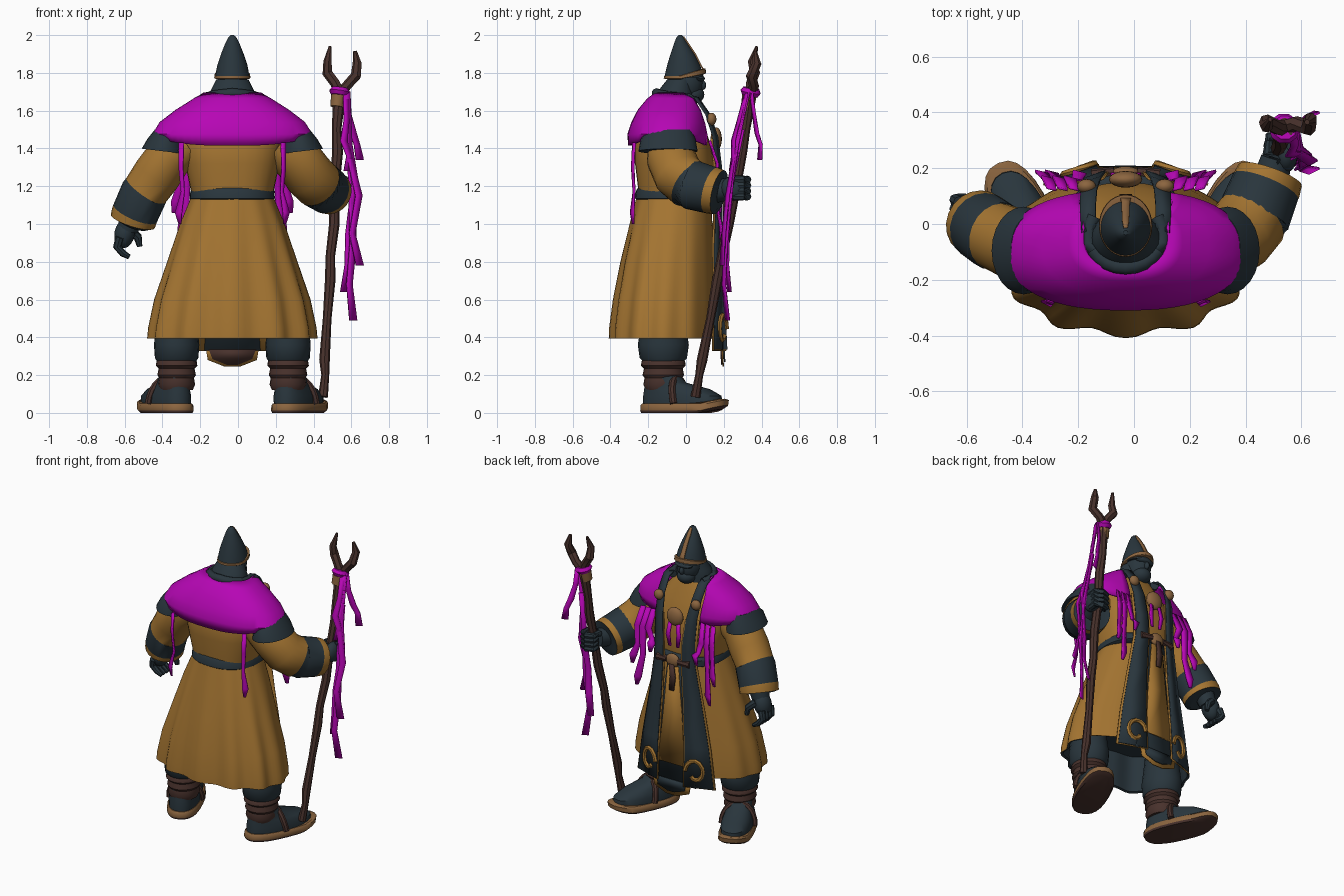
import bpy, bmesh, math
from mathutils import Vector, Matrix

CX = -0.03  # body centre line


def mat(name, r, g, b):
    m = bpy.data.materials.new(name)
    m.diffuse_color = (r, g, b, 1)
    return m


OCHRE = mat("ochre cloth", 0.37, 0.176, 0.031)
DARK = mat("slate cloth", 0.022, 0.036, 0.046)
PINK = mat("magenta cloth", 0.47, 0.002, 0.46)
WOOD = mat("dark brown", 0.065, 0.031, 0.025)
TAN = mat("tan leather", 0.26, 0.13, 0.05)


def finish(name, bm, mats, angle=40, thick=0):
    bmesh.ops.recalc_face_normals(bm, faces=bm.faces[:])
    me = bpy.data.meshes.new(name)
    bm.to_mesh(me)
    bm.free()
    for m in mats:
        me.materials.append(m)
    ob = bpy.data.objects.new(name, me)
    bpy.context.collection.objects.link(ob)
    if thick:
        s = ob.modifiers.new("thickness", 'SOLIDIFY')
        s.thickness = thick
        s.offset = 0
    bpy.ops.object.select_all(action='DESELECT')
    ob.select_set(True)
    bpy.context.view_layer.objects.active = ob
    bpy.ops.object.shade_smooth_by_angle(angle=math.radians(angle))
    return ob


def loft(name, rings, mats, bands=None, caps=True, closed=True, thick=0):
    """Skin rings of points; bands gives the material index of each band."""
    bm = bmesh.new()
    vs = [[bm.verts.new(p) for p in r] for r in rings]
    n = len(rings[0])
    for i in range(len(vs) - 1):
        for j in range(n if closed else n - 1):
            k = (j + 1) % n
            f = bm.faces.new((vs[i][j], vs[i][k], vs[i + 1][k], vs[i + 1][j]))
            f.material_index = bands[i] if bands else 0
    if caps:
        bm.faces.new(vs[0]).material_index = bands[0] if bands else 0
        bm.faces.new(vs[-1]).material_index = bands[-1] if bands else 0
    return finish(name, bm, mats, thick=thick)


def ring(z, rx, yb, yf, n=32, cx=CX, power=1.0, wave=0, start=0):
    """Oval between yb and yf; angle 0 points to +y; start leaves a front gap."""
    pts = []
    for i in range(n + 1 if start else n):
        a = math.radians(start + (360 - 2 * start) * i / n)
        s, c = math.sin(a), math.cos(a)
        k = 1 + wave * math.cos(a * 12) * (0.5 - 0.5 * c)
        s = math.copysign(abs(s) ** power, s)
        c = math.copysign(abs(c) ** power, c)
        pts.append(Vector((cx + rx * s * k, (yb + yf) / 2 + (yf - yb) / 2 * c * k, z)))
    return pts


def tube(name, pts, radii, mats, bands=None, n=12):
    pts = [Vector(p) for p in pts]
    if not isinstance(radii, (list, tuple)):
        radii = [radii] * len(pts)
    rings = []
    for i, p in enumerate(pts):
        t = (pts[min(i + 1, len(pts) - 1)] - pts[max(i - 1, 0)]).normalized()
        ref = Vector((0, 1, 0)) if abs(t.y) < 0.85 else Vector((0, 0, 1))
        u = t.cross(ref).normalized()
        v = t.cross(u)
        rings.append([p + radii[i] * (u * math.cos(2 * math.pi * j / n) + v * math.sin(2 * math.pi * j / n))
                      for j in range(n)])
    return loft(name, rings, mats, bands)


def strip(name, pts, widths, m, across=(1, 0, 0), thick=0.008):
    d = Vector(across).normalized() / 2
    rings = [[Vector(p) - d * w, Vector(p) + d * w] for p, w in zip(pts, widths)]
    return loft(name, rings, [m], caps=False, closed=False, thick=thick)


def blob(name, loc, scale, m, tilt=0, seg=16):
    bm = bmesh.new()
    bmesh.ops.create_uvsphere(bm, u_segments=seg, v_segments=seg // 2 + 2, radius=1)
    for v in bm.verts:
        v.co = Vector(v.co[i] * scale[i] for i in range(3))
    bm.transform(Matrix.Translation(loc) @ Matrix.Rotation(tilt, 4, 'Y'))
    return finish(name, bm, [m])


# Pleated skirt with dark lining
rows = [(1.15, .215, -.26, .13, 0), (1.0, .275, -.295, .14, .015), (.8, .34, -.34, .15, .03),
        (.6, .405, -.375, .16, .045), (.45, .435, -.393, .165, .05), (.395, .44, -.395, .165, .05),
        (.40, .425, -.38, .155, .05), (.62, .38, -.34, .14, .025)]
loft("skirt", [ring(z, rx, b, f, 96, wave=w, power=.92) for z, rx, b, f, w in rows],
     [OCHRE, DARK], [0, 0, 0, 0, 0, 1, 1])

# Upper robe and belt
rows = [(1.12, .205, -.25, .13), (1.2, .225, -.255, .14), (1.32, .25, -.27, .148), (1.42, .26, -.27, .13),
        (1.53, .22, -.23, .095), (1.65, .12, -.15, .04)]
loft("upper_robe", [ring(*r, power=.8) for r in rows], [OCHRE])
rows = [(1.125, .212, -.258, .16), (1.135, .226, -.27, .178), (1.175, .222, -.265, .178), (1.19, .212, -.255, .16)]
loft("belt", [ring(*r, power=.85) for r in rows], [DARK])

# Shoulder mantle, open at the front
rows = [(1.69, .15, -.16, .06, 75), (1.66, .20, -.20, .075, 47), (1.60, .295, -.25, .092, 30),
        (1.535, .38, -.283, .105, 21), (1.475, .418, -.303, .115, 18)]
rings = [ring(z, rx, b, f, 48, power=.84, start=a) for z, rx, b, f, a in rows]
hem = [Vector((CX + (p.x - CX) * .96, p.y * .99, 1.415 + .045 * (abs(p.x - CX) / .42) ** 3)) for p in rings[-1]]
loft("mantle", rings + [hem], [PINK], caps=False, closed=False, thick=.014)

# Neck and raised collar running forward on both sides
rows = [(1.60, .12, -.15, .04), (1.68, .128, -.155, .045), (1.72, .108, -.135, .04), (1.765, .085, -.10, .04)]
loft("neck", [ring(*r) for r in rows], [DARK])
tube("collar", [(CX + .132 * math.sin(a), -.035 - .12 * math.cos(a), 1.692 - .014 * abs(a))
                for a in [math.radians(d) for d in range(-120, 121, 15)]], .027, [DARK], n=10)

# Head with face
blob("head", (CX, -.005, 1.745), (.08, .095, .105), DARK)
blob("jaw", (CX, .035, 1.685), (.062, .062, .05), DARK)
blob("nose", (CX, .085, 1.735), (.016, .022, .026), DARK)
blob("brow", (CX, .07, 1.77), (.065, .03, .018), DARK)

# Pointed hat with brim band and front stripe
rows = [(1.775, .092, -.115, .095), (1.84, .08, -.10, .075), (1.90, .06, -.082, .045), (1.96, .036, -.062, .005),
        (1.99, .02, -.05, -.013), (2.0, .008, -.039, -.023)]
loft("hat", [ring(*r) for r in rows], [DARK])
band = [ring(z, rx, b, f) for z, rx, b, f in [(1.768, .09, -.112, .096), (1.77, .096, -.118, .106),
                                            (1.783, .094, -.117, .104), (1.786, .088, -.11, .096)]]
for k, r in enumerate(band):
    for p in r:
        p.z += max(0, p.y + .03) * (.2 if k < 2 else .3)
loft("hat_band", band, [TAN])
strip("hat_stripe", [(CX, .104, 1.80), (CX, .078, 1.84), (CX, .048, 1.90), (CX, .008, 1.96), (CX, -.014, 1.992)],
      [.045, .03, .028, .024, .014], TAN)

# Front panel hanging below the hem
strip("front_panel", [(CX, .165, 1.15), (CX, .178, .8), (CX, .192, .33)], [.1, .18, .36], DARK)
strip("front_panel_tip", [(CX, .194, .34), (CX, .195, .28), (CX, .197, .245)], [.28, .26, .08], OCHRE)
strip("tip_lining", [(CX, .187, .335), (CX, .188, .285), (CX, .19, .255)], [.25, .21, .06], WOOD)
strip("tip_front", [(CX, .202, .35), (CX, .203, .295), (CX, .205, .27)], [.22, .2, .05], DARK)
strip("centre_panel", [(CX, .182, 1.12), (CX, .186, .8), (CX, .2, .46)], [.08, .14, .2], OCHRE)

for s, side in ((-1, "left"), (1, "right")):
    X = lambda v: CX + s * v
    # Long stole with ochre edging and curl decoration
    path = [(.132, -.03, 1.69), (.135, .05, 1.668), (.132, .11, 1.58), (.122, .15, 1.46), (.112, .168, 1.3),
            (.112, .17, 1.15), (.14, .166, .9), (.175, .171, .6), (.195, .178, .335)]
    w = [.055, .058, .062, .07, .08, .085, .115, .155, .19]
    tilt = (1, -.35 * s, 0)
    strip("stole_" + side, [(X(x), y + .006, z) for x, y, z in path], w, DARK, tilt)
    strip("stole_edging_" + side, [(X(x), y - .002, z - .006) for x, y, z in path[3:]],
          [v + .022 for v in w[3:]], OCHRE, tilt)
    curl = [(.175 + r * math.sin(a), .193 - .35 * r * math.sin(a), .44 + 1.4 * r * math.cos(a))
            for a, r in [(t * .5, .055 - .0028 * t) for t in range(-3, 9)]]
    tube("stole_curl_" + side, [(X(x), y, z) for x, y, z in curl], .014, [OCHRE], n=6)

    # Clasp and hanging front ribbons
    blob("clasp_" + side, (X(.14), .135, 1.555), (.034, .026, .034), TAN)
    for i, (x0, x1, zb) in enumerate(((.185, .165, 1.17), (.225, .265, .92), (.265, .3, 1.06))):
        strip(f"front_ribbon_{side}_{i}", [(X(x0), .125, 1.44), (X(x0 + .015), .165, 1.32),
              (X((x0 + x1) / 2), .16, (1.32 + zb) / 2), (X(x1), .185, zb + .06), (X(x1 + .01), .18, zb)],
              [.035, .045, .036, .05, .02], PINK, (1, .25 * s, 0))
    # Back ribbon
    strip("back_ribbon_" + side, [(X(.27), -.275, 1.43), (X(.272), -.282, 1.3), (X(.262), -.275, 1.17),
          (X(.285), -.285, 1.06), (X(.277), -.28, 1.0)], [.03, .026, .02, .04, .015], PINK, (1, .5 * s, 0))

    # Shoulder cap showing below the mantle
    rows = [(1.50, .07, -.2, .03, .34), (1.45, .095, -.24, .05, .355), (1.385, .115, -.252, .062, .365)]
    cap = [ring(z, a, b, f, 24, X(c)) for z, a, b, f, c in rows]
    for p in cap[-1]:
        p.z -= .12 * (.365 - s * (p.x - CX))
    loft("shoulder_cap_" + side, cap, [DARK])

    # Trouser leg, boot wraps and boot
    lx, ly = X(.295), -.12
    rows = [(.26, .095, .095), (.29, .115, .125), (.36, .12, .135), (.46, .11, .12), (.6, .1, .1)]
    loft("trouser_" + side, [ring(z, a, ly - b, ly + b, 20, lx) for z, a, b in rows], [DARK])
    rows = [(.12, .085), (.15, .098), (.185, .092), (.2, .102), (.235, .095), (.25, .11), (.275, .106), (.29, .09)]
    loft("boot_wraps_" + side, [ring(z, a, ly - a * 1.08, ly + a * 1.08, 20, lx) for z, a in rows], [WOOD])
    turn = Matrix.Translation((lx, ly, 0)) @ Matrix.Rotation(math.radians(-24 * s), 4, 'Z')
    rows = [(.04, .095, -.105, .34), (.09, .097, -.105, .335), (.125, .085, -.1, .27), (.16, .075, -.095, .13),
            (.2, .08, -.095, .09)]
    ob = loft("boot_" + side, [ring(z, a, b, f, 24, .01 * s, .85) for z, a, b, f in rows], [DARK])
    ob.data.transform(turn)
    rows = [(0, .1, -.115, .34), (.012, .108, -.12, .37), (.04, .106, -.118, .375), (.05, .098, -.11, .36)]
    ob = loft("sole_" + side, [ring(z, a, b, f, 24, .01 * s, .8) for z, a, b, f in rows], [WOOD, TAN], [0, 1, 1])
    for v in ob.data.vertices:  # toe curls up slightly
        v.co.z += max(0, v.co.y - .26) * .25
    ob.data.transform(turn)
    strap = [(.01 * s + .104 * math.cos(a), .11 - .03 * math.sin(a), .05 + .135 * math.sin(a))
             for a in [math.pi * i / 12 for i in range(13)]]
    ob = tube("boot_strap_" + side, strap, .02, [WOOD], n=8)
    ob.data.transform(turn)

# Hanging arm: sleeve with dark cuff and ochre edge
mats = [OCHRE, DARK]
tube("sleeve_left", [(-.27, -.09, 1.42), (-.36, -.09, 1.36), (-.43, -.07, 1.26), (-.49, -.045, 1.175),
     (-.495, -.043, 1.168), (-.545, -.008, 1.055), (-.548, -.005, 1.045), (-.557, .002, 1.015), (-.559, .004, 1.01)],
     [.11, .125, .128, .122, .126, .124, .124, .122, .095], mats, [0, 0, 0, 1, 1, 0, 0, 1], 20)

# Raised arm holding the staff
tube("sleeve_right", [(.21, -.09, 1.42), (.31, -.08, 1.35), (.375, -.04, 1.26), (.425, .02, 1.21), (.43, .03, 1.208),
     (.472, .135, 1.178), (.475, .14, 1.177), (.488, .175, 1.168), (.489, .18, 1.167)],
     [.11, .13, .134, .132, .132, .125, .125, .12, .08], mats, [0, 0, 0, 1, 1, 0, 0, 1], 20)

# Open hand
tube("wrist_left", [(-.56, .01, 1.04), (-.585, .02, .97)], [.065, .055], [DARK])
blob("palm_left", (-.6, .025, .95), (.054, .06, .08), DARK, .2)
for i in range(4):
    y = -.02 + .032 * i
    tube(f"finger_left_{i}", [(-.625, y, .93), (-.64, y + .01, .88), (-.61, y + .015, .845), (-.575, y + .015, .825)],
         [.024, .022, .019, .013], [DARK], n=8)
tube("thumb_left", [(-.575, .06, .97), (-.53, .085, .93), (-.52, .085, .88)], [.028, .023, .014], [DARK], n=8)

# Gripping hand
tube("wrist_right", [(.485, .14, 1.175), (.51, .235, 1.185)], [.068, .055], [DARK])
blob("palm_right", (.545, .25, 1.19), (.042, .065, .065), DARK)
for i in range(4):
    z = 1.145 + .03 * i
    tube(f"finger_right_{i}", [(.56, .25, z), (.565, .30, z), (.53, .325, z), (.485, .31, z), (.475, .275, z)],
         [.02, .022, .021, .019, .013], [DARK], n=8)
tube("thumb_right", [(.52, .23, 1.22), (.48, .26, 1.235), (.485, .30, 1.24)], [.026, .022, .014], [DARK], n=8)

# Gnarled staff with forked top
tube("staff", [(.45, .05, .085), (.462, .07, .2), (.458, .085, .28), (.472, .13, .5), (.488, .165, .7),
     (.489, .19, .83), (.51, .225, 1.0), (.512, .265, 1.2), (.527, .295, 1.38), (.522, .315, 1.5), (.54, .345, 1.72)],
     [.026, .021, .028, .023, .028, .025, .028, .026, .029, .025, .036], [WOOD], n=8)
tube("prong_left", [(.54, .345, 1.69), (.515, .345, 1.745), (.474, .365, 1.80), (.475, .35, 1.86), (.488, .375, 1.94)],
     [.03, .027, .028, .023, .008], [WOOD], n=7)
tube("prong_right", [(.54, .345, 1.69), (.58, .36, 1.735), (.625, .345, 1.785), (.632, .375, 1.85), (.62, .365, 1.915)],
     [.03, .027, .029, .025, .01], [WOOD], n=7)
tube("staff_wrap", [(.525, .325, 1.62), (.532, .335, 1.68)], [.036, .04], [TAN], n=10)
tube("ribbon_knot", [(.535, .338, 1.68), (.538, .342, 1.70), (.54, .345, 1.72)], [.044, .056, .044], [PINK], n=10)

# Staff ribbons
flags = [[(.58, .345, 1.70), (.585, .36, 1.58), (.61, .375, 1.48), (.63, .395, 1.42), (.645, .39, 1.34)],
         [(.57, .32, 1.70), (.575, .28, 1.55), (.56, .25, 1.44), (.59, .25, 1.36), (.58, .24, 1.28)],
         [(.58, .33, 1.70), (.59, .27, 1.42), (.62, .24, 1.22), (.585, .22, .95), (.585, .215, .78), (.56, .23, .64)],
         [(.58, .32, 1.69), (.58, .26, 1.40), (.64, .22, 1.15), (.605, .20, .95), (.645, .19, .78)],
         [(.585, .3, 1.5), (.60, .24, 1.2), (.61, .21, .9), (.59, .2, .68), (.61, .22, .49)]]
for i, pts in enumerate(flags):
    strip(f"staff_ribbon_{i}", pts, [.03, .032, .04, .035, .045, .04][:len(pts)], PINK, (1, .5, 0))

# Chest medallion, buckle and hanging tassels
blob("medallion", (CX, .16, 1.45), (.06, .03, .062), TAN)
blob("buckle", (CX, .185, 1.16), (.05, .022, .045), TAN)
for s in (-1, 1):
    tube("belt_knot", [(CX + s * .04, .185, 1.16), (CX + s * .12, .172, 1.155)], [.02, .026], [WOOD], n=8)
    strip("tassel", [(CX + s * .03, .17, 1.41), (CX + s * .04, .18, 1.33), (CX + s * .03, .175, 1.25)],
          [.025, .03, .02], PINK)
strip("belt_tail", [(CX, .2, 1.14), (CX - .01, .2, 1.05), (CX, .2, .96)], [.035, .04, .035], WOOD)
